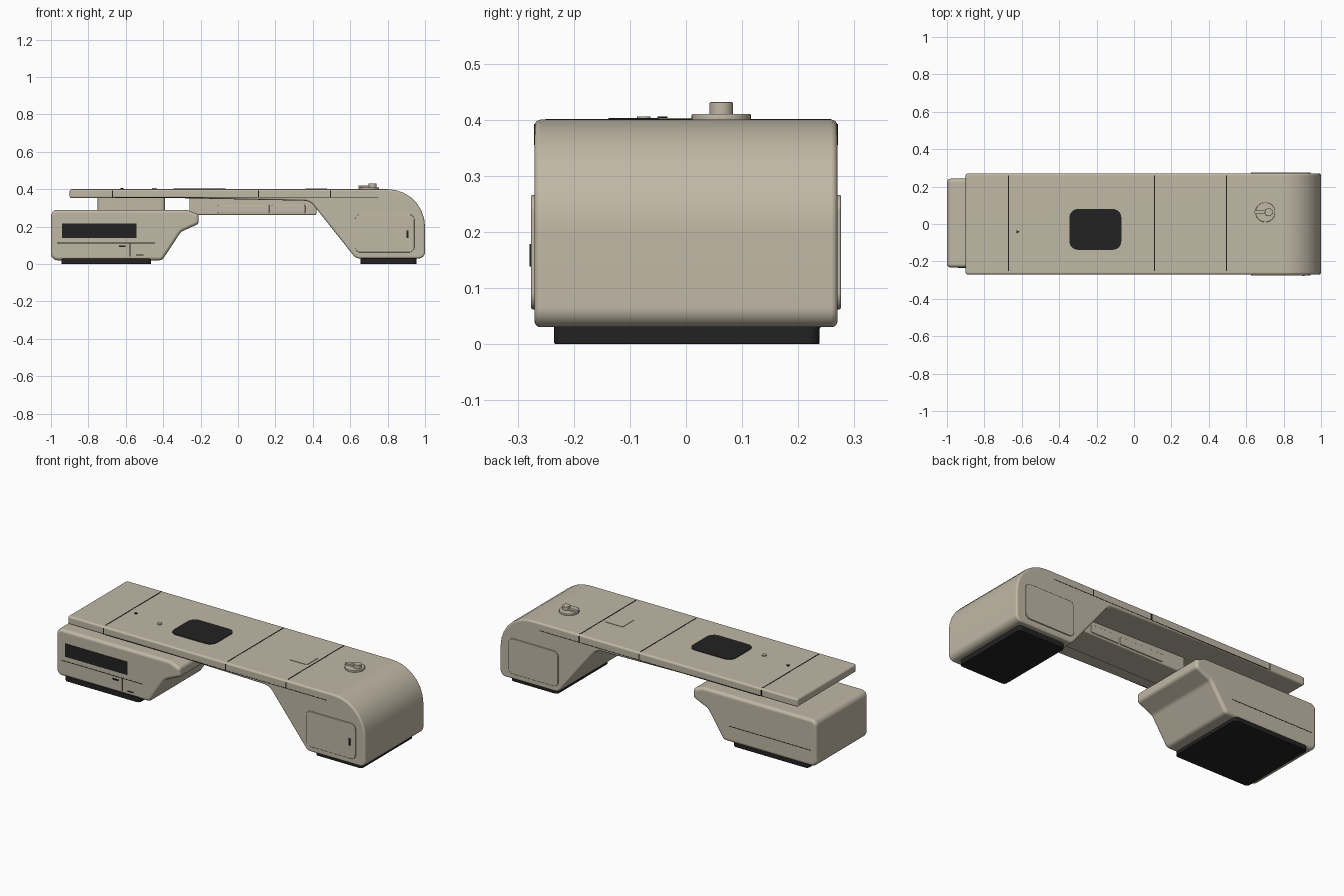
import bpy, bmesh, math
from mathutils import Vector

cube = bpy.data.objects.get("Cube")
if cube:
    bpy.data.objects.remove(cube, do_unlink=True)


def material(name, rgb):
    m = bpy.data.materials.new(name)
    m.use_nodes = True
    m.diffuse_color = (*rgb, 1)
    bsdf = m.node_tree.nodes["Principled BSDF"]
    bsdf.inputs["Base Color"].default_value = (*rgb, 1)
    bsdf.inputs["Roughness"].default_value = 0.6
    return m


SHELL = material("warm_beige", (0.53, 0.48, 0.38))
DARK = material("near_black", (0.016, 0.016, 0.016))


def fillet(corners, steps=7):
    """Round each (a, b, radius) corner of a closed outline."""
    out = []
    for i, (a, b, r) in enumerate(corners):
        p = Vector((a, b))
        if r == 0:
            out.append(p)
            continue
        nxt = corners[(i + 1) % len(corners)]
        u = (Vector(corners[i - 1][:2]) - p).normalized()
        v = (Vector(nxt[:2]) - p).normalized()
        half = u.angle(v) / 2
        centre = p + (u + v).normalized() * r / math.sin(half)
        reach = r / math.tan(half)
        start = (p + u * reach - centre).normalized()
        end = (p + v * reach - centre).normalized()
        out += [centre + start.slerp(end, k / steps).normalized() * r
                for k in range(steps + 1)]
    return out


def extrude(name, outline, lo, hi, mat, axis="y", bevel=0.0):
    """Extrude an outline along y (outline in xz) or z (outline in xy)."""
    place = (lambda p, d: (p.x, d, p.y)) if axis == "y" else (lambda p, d: (p.x, p.y, d))
    bm = bmesh.new()
    rings = [[bm.verts.new(place(p, d)) for p in outline] for d in (lo, hi)]
    caps = [bm.faces.new(ring) for ring in rings]
    n = len(outline)
    for i in range(n):
        j = (i + 1) % n
        bm.faces.new((rings[0][i], rings[0][j], rings[1][j], rings[1][i]))
    bmesh.ops.recalc_face_normals(bm, faces=bm.faces)
    if bevel:
        rims = list({e for f in caps for e in f.edges})
        bmesh.ops.bevel(bm, geom=rims, offset=bevel, segments=4, profile=0.5,
                        affect='EDGES', clamp_overlap=False)
    mesh = bpy.data.meshes.new(name)
    bm.to_mesh(mesh)
    bm.free()
    mesh.materials.append(mat)
    ob = bpy.data.objects.new(name, mesh)
    bpy.context.collection.objects.link(ob)
    bpy.ops.object.select_all(action='DESELECT')
    ob.select_set(True)
    bpy.context.view_layer.objects.active = ob
    bpy.ops.object.shade_smooth_by_angle(angle=math.radians(35))
    if bevel:
        ob.modifiers.new("even_shading", 'WEIGHTED_NORMAL').keep_sharp = True
    return ob


def rect(x0, x1, b0, b1, r=0.0):
    return fillet([(x0, b0, r), (x1, b0, r), (x1, b1, r), (x0, b1, r)])


def disc(x, y, r, sides=32):
    turn = math.tau / sides
    return [Vector((x + r * math.cos(i * turn), y + r * math.sin(i * turn)))
            for i in range(sides)]


# Long deck flowing into the curved left leg
extrude("deck_and_leg", fillet([
    (-0.9, 0.352, 0.012), (-0.3, 0.352, 0), (0.385, 0.338, 0.07),
    (0.63, 0.03, 0.04), (1.0, 0.03, 0.035), (1.0, 0.4, 0.2),
    (-0.9, 0.4, 0.012)]), -0.27, 0.27, SHELL, bevel=0.011)

# Right pod with an overhanging nose
extrude("right_pod", fillet([
    (-1.0, 0.02, 0.035), (-0.405, 0.02, 0.03), (-0.305, 0.172, 0.04),
    (-0.21, 0.215, 0.02), (-0.21, 0.265, 0.02), (-0.275, 0.29, 0.04),
    (-1.0, 0.29, 0.035)]), -0.232, 0.242, SHELL, bevel=0.018)
extrude("pod_pillar", rect(-0.75, -0.39, -0.1, 0.1, 0.02), 0.28, 0.36, SHELL, "z")

# Tray under the deck, with two shallow covers on each side
extrude("under_tray", rect(-0.26, 0.42, 0.262, 0.36, 0.012), -0.09, 0.09, SHELL, bevel=0.008)
for side, y in (("front", -0.09), ("back", 0.09)):
    for label, x0, x1 in (("long", -0.11, 0.168), ("short", 0.178, 0.36)):
        extrude(f"tray_{label}_cover_{side}", rect(x0, x1, 0.272, 0.316, 0.008),
                y - 0.005, y + 0.005, SHELL, bevel=0.003)

# Rubber feet
extrude("right_foot_pad", rect(-0.945, -0.465, -0.235, 0.238, 0.02), 0, 0.03, DARK, "z", 0.003)
extrude("left_foot_pad", rect(0.655, 0.955, -0.235, 0.238, 0.02), 0, 0.04, DARK, "z", 0.003)

# Leg side panels and the front slot
for side, y in (("front", -0.27), ("back", 0.27)):
    extrude(f"leg_panel_{side}", rect(0.625, 0.943, 0.062, 0.266, 0.03),
            y - 0.006, y + 0.006, SHELL, bevel=0.003)
extrude("leg_slot", rect(0.9, 0.911, 0.138, 0.178), -0.279, -0.274, DARK)

# Deck seams across the top and down both edges
for i, x in enumerate((-0.67, 0.11, 0.495)):
    extrude(f"deck_seam_{i}", rect(x - 0.003, x + 0.003, -0.25, 0.258), 0.398, 0.401, DARK, "z")
    for side, y in (("front", -0.27), ("back", 0.27)):
        extrude(f"edge_seam_{i}_{side}", rect(x - 0.003, x + 0.003, 0.356, 0.392),
                y - 0.001, y + 0.001, DARK)
for side, y in (("front", -0.27), ("back", 0.27)):
    extrude(f"long_seam_{side}", rect(-0.66, 0.75, 0.3545, 0.3575), y - 0.001, y + 0.001, DARK)

# Deck top details
extrude("deck_screen", rect(-0.345, -0.068, -0.138, 0.08, 0.045), 0.397, 0.403, DARK, "z")
extrude("deck_cover", rect(0.36, 0.475, -0.05, 0.063, 0.012), 0.396, 0.4025, SHELL, "z")
extrude("small_button", disc(-0.622, -0.042, 0.01, 3), 0.396, 0.406, DARK, "z")
extrude("round_button", disc(-0.447, -0.075, 0.012, 16), 0.396, 0.406, SHELL, "z")
extrude("knob_base", disc(0.702, 0.063, 0.053), 0.395, 0.41, SHELL, "z", 0.003)
extrude("knob", disc(0.72, 0.063, 0.021), 0.4, 0.431, SHELL, "z", 0.002)
extrude("knob_lever", rect(0.643, 0.72, 0.053, 0.073, 0.008), 0.405, 0.419, SHELL, "z", 0.002)

# Pod display, seams and slots
extrude("pod_display", rect(-0.942, -0.543, 0.14, 0.216), -0.234, -0.23, DARK)
for side, y in (("front", -0.232), ("back", 0.242)):
    extrude(f"pod_seam_{side}", rect(-0.968, -0.445, 0.111, 0.1145), y - 0.001, y + 0.001, DARK)
extrude("pod_upright_seam", rect(-0.579, -0.576, 0.04, 0.111), -0.233, -0.231, DARK)
extrude("pod_latch", rect(-0.636, -0.602, 0.09, 0.098), -0.236, -0.23, DARK)
extrude("pod_port", rect(-0.545, -0.505, 0.045, 0.051), -0.234, -0.23, DARK)
